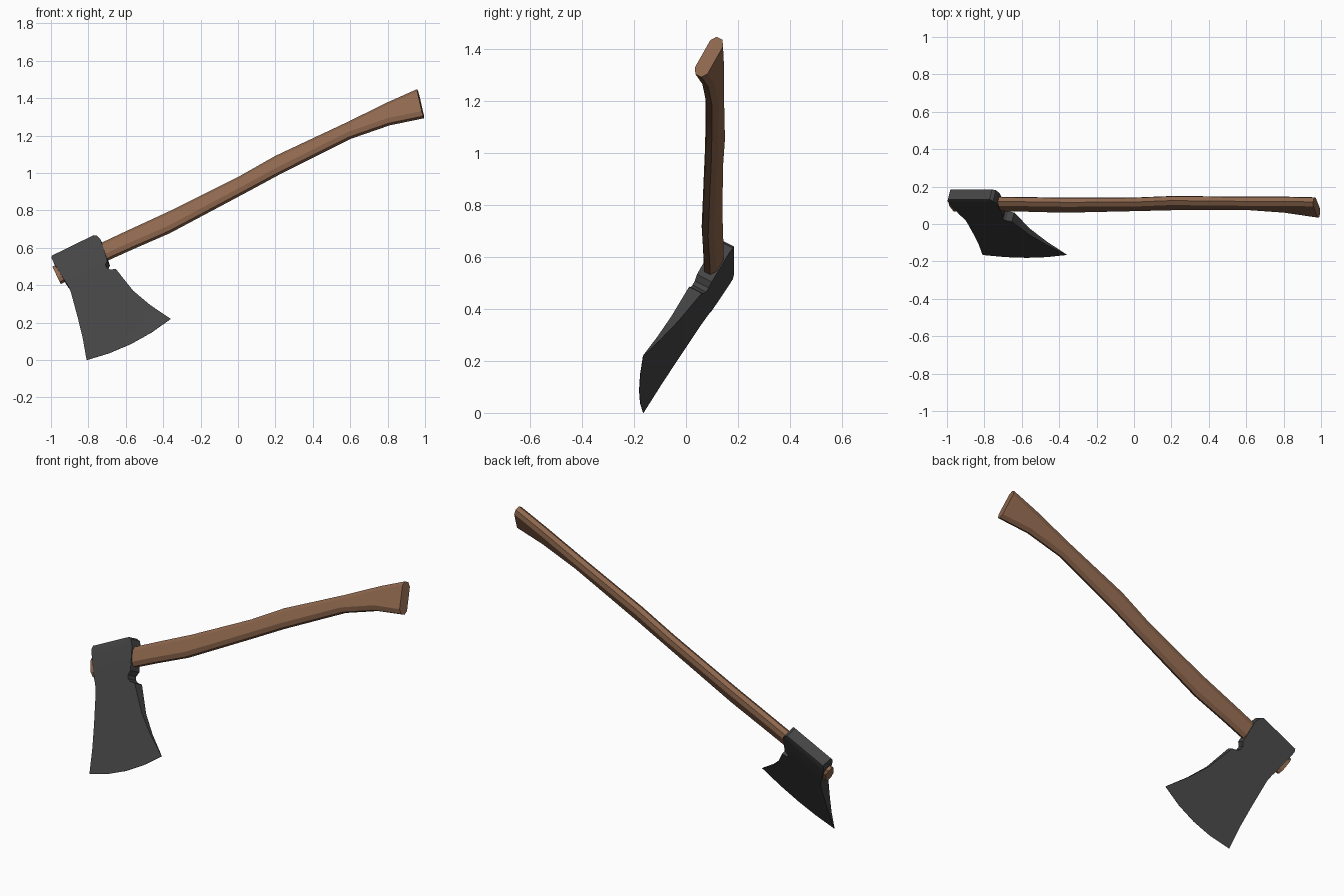
import bpy, bmesh, math
from mathutils import Matrix, Vector

cube = bpy.data.objects.get("Cube")
if cube:
    bpy.data.objects.remove(cube)


def material(name, colour):
    m = bpy.data.materials.new(name)
    m.use_nodes = True
    m.diffuse_color = (*colour, 1)
    m.node_tree.nodes["Principled BSDF"].inputs["Base Color"].default_value = (*colour, 1)
    return m


wood = material("brown wood", (0.27, 0.135, 0.075))
steel = material("dark steel", (0.058, 0.058, 0.059))

# Tilted axe frame: along the handle, towards the cutting edge, through the thickness
pitch, roll = math.radians(26.1), math.radians(29.6)
along = Vector((math.cos(pitch), 0, math.sin(pitch)))
down = Vector((math.sin(pitch), 0, -math.cos(pitch)))
edge = down * math.cos(roll) + Vector((0, -math.sin(roll), 0))
thick = along.cross(edge)
if thick.y < 0:
    thick.negate()
frame = Matrix((along, edge, thick)).transposed()
MID = -0.319


def loft(name, rings, mat):
    """Skin a list of closed rings and cap both ends."""
    bm = bmesh.new()
    loops = [[bm.verts.new(frame @ Vector((a, b, t + MID))) for a, b, t in r] for r in rings]
    n = len(loops[0])
    for r, s in zip(loops, loops[1:]):
        for i in range(n):
            j = (i + 1) % n
            bm.faces.new((r[i], r[j], s[j], s[i]))
    bm.faces.new(loops[0])
    bm.faces.new(loops[-1])
    bmesh.ops.remove_doubles(bm, verts=bm.verts, dist=0.0005)
    bmesh.ops.recalc_face_normals(bm, faces=bm.faces)
    me = bpy.data.meshes.new(name)
    bm.to_mesh(me)
    bm.free()
    me.materials.append(mat)
    ob = bpy.data.objects.new(name, me)
    bpy.context.collection.objects.link(ob)
    return ob


# Handle: chamfered section; stations are (top a, bottom a, top b, bottom b)
stations = [(-0.672, -0.672, -0.83, -0.725), (-0.4, -0.4, -0.829, -0.728),
            (-0.24, -0.24, -0.826, -0.722), (0.02, -0.03, -0.819, -0.711),
            (0.43, 0.43, -0.822, -0.729), (0.66, 0.63, -0.838, -0.738),
            (1.07, 1.06, -0.83, -0.743), (1.33, 1.28, -0.83, -0.712),
            (1.497, 1.463, -0.823, -0.658)]
HALF, FLAT, CHAMFER = 0.028, 0.013, 0.022
rings = []
for a0, a1, b0, b1 in stations:
    k = CHAMFER / (b1 - b0)
    section = [(0, -FLAT), (0, FLAT), (k, HALF), (1 - k, HALF),
               (1, FLAT), (1, -FLAT), (1 - k, -HALF), (k, -HALF)]
    rings.append([(a0 + (a1 - a0) * f, b0 + (b1 - b0) * f, t) for f, t in section])
handle = loft("handle", rings, wood)

# Head: rows from poll to cutting edge (b, left a, right a, half thickness)
rows = [(-0.882, -0.648, -0.400, 0.030), (-0.868, -0.655, -0.384, 0.034),
        (-0.835, -0.656, -0.376, 0.034), (-0.705, -0.645, -0.393, 0.033),
        (-0.685, -0.642, -0.413, 0.031), (-0.665, -0.641, -0.413, 0.030),
        (-0.65, -0.641, -0.402, 0.029), (-0.635, -0.642, -0.372, 0.028),
        (-0.475, -0.67, -0.34, 0.017), (-0.355, -0.694, -0.292, 0.009),
        (-0.228, -0.727, -0.226, 0.001)]
SPLITS = 4
rings = []
for b, left, right, h in rows:
    bulge = 0.031 if b == rows[-1][0] else 0
    cols = []
    for i in range(SPLITS + 1):
        f = i / SPLITS
        cols.append((left + (right - left) * f, b + bulge * 4 * f * (1 - f)))
    rings.append([(a, c, h) for a, c in cols] + [(a, c, -h) for a, c in reversed(cols)])
head = loft("axe_head", rings, steel)

# Crisp edges with softly shaded long sides
for ob in (handle, head):
    bpy.ops.object.select_all(action='DESELECT')
    ob.select_set(True)
    bpy.context.view_layer.objects.active = ob
    bpy.ops.object.shade_smooth_by_angle(angle=math.radians(25))
